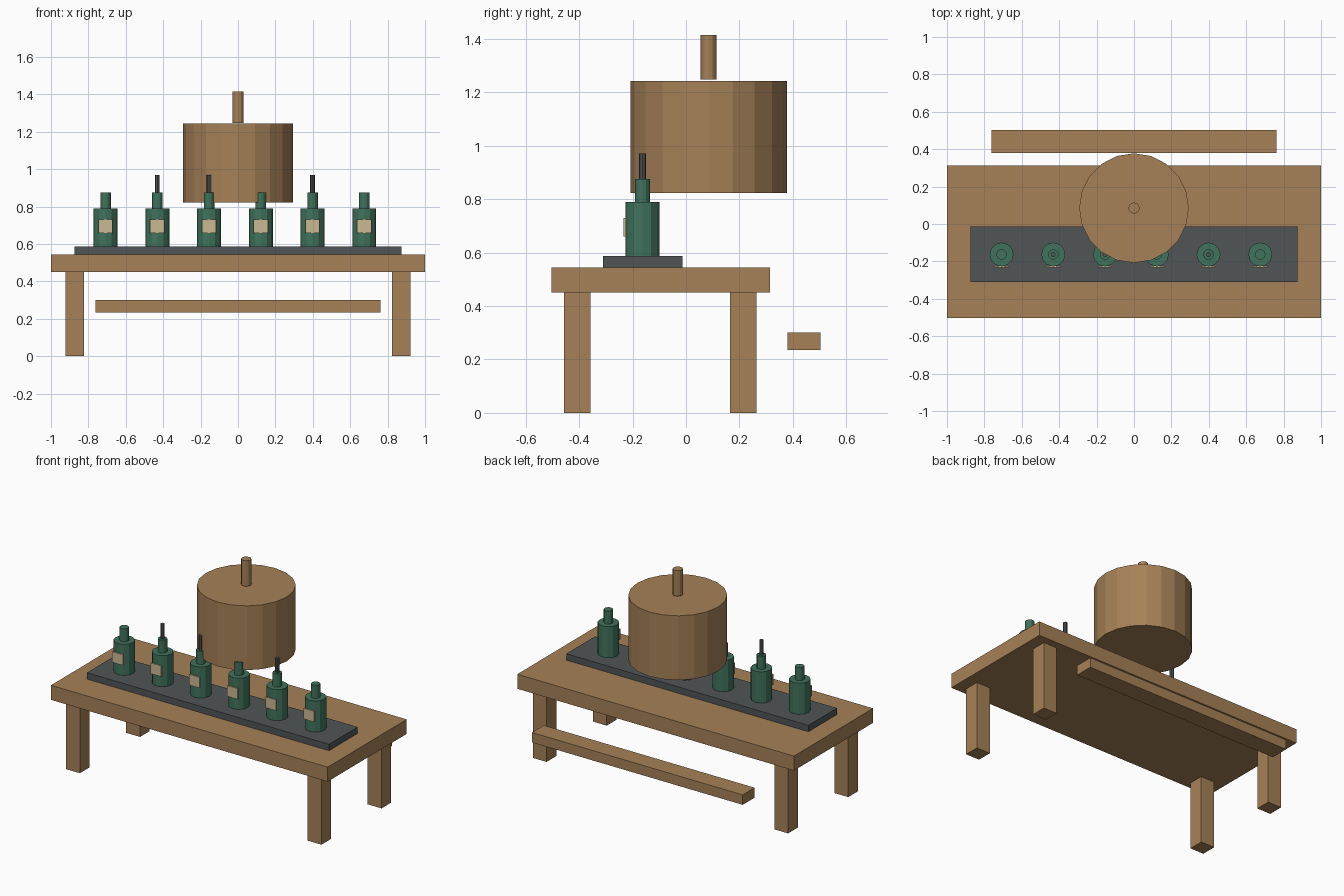
import bpy
import math

old = bpy.data.objects.get("Cube")
if old:
    bpy.data.objects.remove(old, do_unlink=True)


def material(name, rgb):
    mat = bpy.data.materials.new(name)
    color = (*rgb, 1)
    mat.use_nodes = True
    mat.diffuse_color = color
    mat.node_tree.nodes["Principled BSDF"].inputs["Base Color"].default_value = color
    return mat


wood = material("warm wood", (0.38, 0.22, 0.095))
slate = material("dark slate", (0.081, 0.089, 0.094))
glass = material("green glass", (0.052, 0.17, 0.107))
paper = material("cream paper", (0.60, 0.48, 0.29))


def finish(name, mat):
    ob = bpy.context.object
    ob.name = name
    ob.data.materials.append(mat)
    return ob


def box(name, mat, x, y, z):
    """Box spanning the given (low, high) ranges."""
    bpy.ops.mesh.primitive_cube_add(size=1, location=[sum(r) / 2 for r in (x, y, z)])
    ob = finish(name, mat)
    ob.scale = [r[1] - r[0] for r in (x, y, z)]
    bpy.ops.object.transform_apply(location=False, rotation=False, scale=True)
    return ob


def cylinder(name, mat, x, y, radius, low, high, sides):
    bpy.ops.mesh.primitive_cylinder_add(vertices=sides, radius=radius, depth=high - low,
                                        location=(x, y, (low + high) / 2))
    return finish(name, mat)


# Table
TOP = 0.545
UNDER = 0.45
box("table_top", wood, (-1, 1), (-0.503, 0.314), (UNDER, TOP))
for side, sx in (("left", 1), ("right", -1)):
    for end, y in (("front", -0.407), ("back", 0.214)):
        x = sx * 0.873
        box(f"{end}_{side}_leg", wood, (x - 0.05, x + 0.05), (y - 0.05, y + 0.05), (0, UNDER))
box("back_rail", wood, (-0.762, 0.762), (0.38, 0.503), (0.235, 0.30))

# Tray
TRAY = 0.587
box("tray", slate, (-0.875, 0.875), (-0.31, -0.014), (TOP, TRAY))

# Barrel and its bung
cylinder("barrel", wood, 0, 0.085, 0.293, 0.823, 1.243, 20)
cylinder("barrel_bung", wood, 0, 0.085, 0.03, 1.248, 1.415, 12)

# Row of bottles, some with a pouring rod
ROW = -0.163
for i in range(6):
    x = -0.708 + i * 0.2766
    cylinder(f"bottle_body_{i}", glass, x, ROW, 0.064, TRAY, 0.79, 12)
    cylinder(f"bottle_neck_{i}", glass, x, ROW, 0.028, 0.79, 0.875, 12)
    box(f"bottle_label_{i}", paper, (x - 0.038, x + 0.038), (-0.233, -0.225), (0.66, 0.73))
    if i in (1, 2, 4):
        cylinder(f"pouring_rod_{i}", slate, x, ROW, 0.013, 0.875, 0.97, 8)
